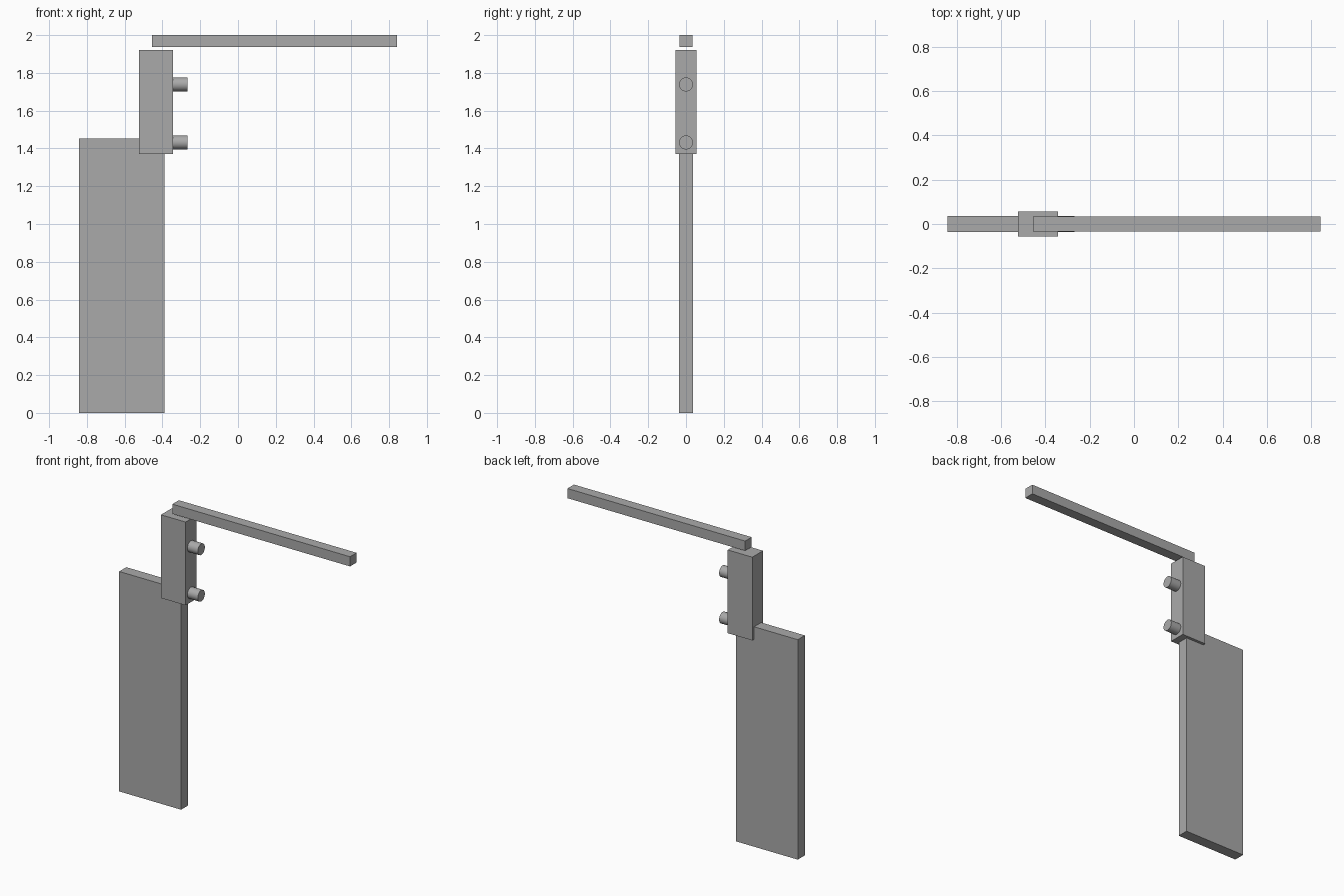
import bpy
from math import pi

cube = bpy.data.objects.get("Cube")
if cube:
    bpy.data.objects.remove(cube, do_unlink=True)

grey = bpy.data.materials.new("neutral grey")
grey.use_nodes = True
colour = (0.4, 0.4, 0.4, 1)
grey.diffuse_color = colour
grey.node_tree.nodes["Principled BSDF"].inputs["Base Color"].default_value = colour


def box(name, x, half_depth, z):
    """Box spanning the x and z ranges, centred on y = 0."""
    bpy.ops.mesh.primitive_cube_add(
        size=1, location=((x[0] + x[1]) / 2, 0, (z[0] + z[1]) / 2))
    ob = bpy.context.object
    ob.name = name
    ob.scale = (x[1] - x[0], 2 * half_depth, z[1] - z[0])
    bpy.ops.object.transform_apply(location=False, rotation=False, scale=True)
    ob.data.materials.append(grey)


def peg(name, x, radius, z):
    """Round peg lying along x."""
    bpy.ops.mesh.primitive_cylinder_add(
        vertices=32, radius=radius, depth=x[1] - x[0],
        location=((x[0] + x[1]) / 2, 0, z), rotation=(0, pi / 2, 0))
    ob = bpy.context.object
    ob.name = name
    ob.data.materials.append(grey)
    bpy.ops.object.shade_smooth_by_angle()


# Flat upright panel, the block clamped on its corner, and the long top bar
box("panel", (-0.843, -0.39), 0.037, (0, 1.453))
box("block", (-0.524, -0.344), 0.056, (1.37, 1.92))
box("top_bar", (-0.456, 0.843), 0.034, (1.936, 2))

# Two pegs on the side of the block
for name, z in (("lower_peg", 1.432), ("upper_peg", 1.739)):
    peg(name, (-0.344, -0.268), 0.037, z)
